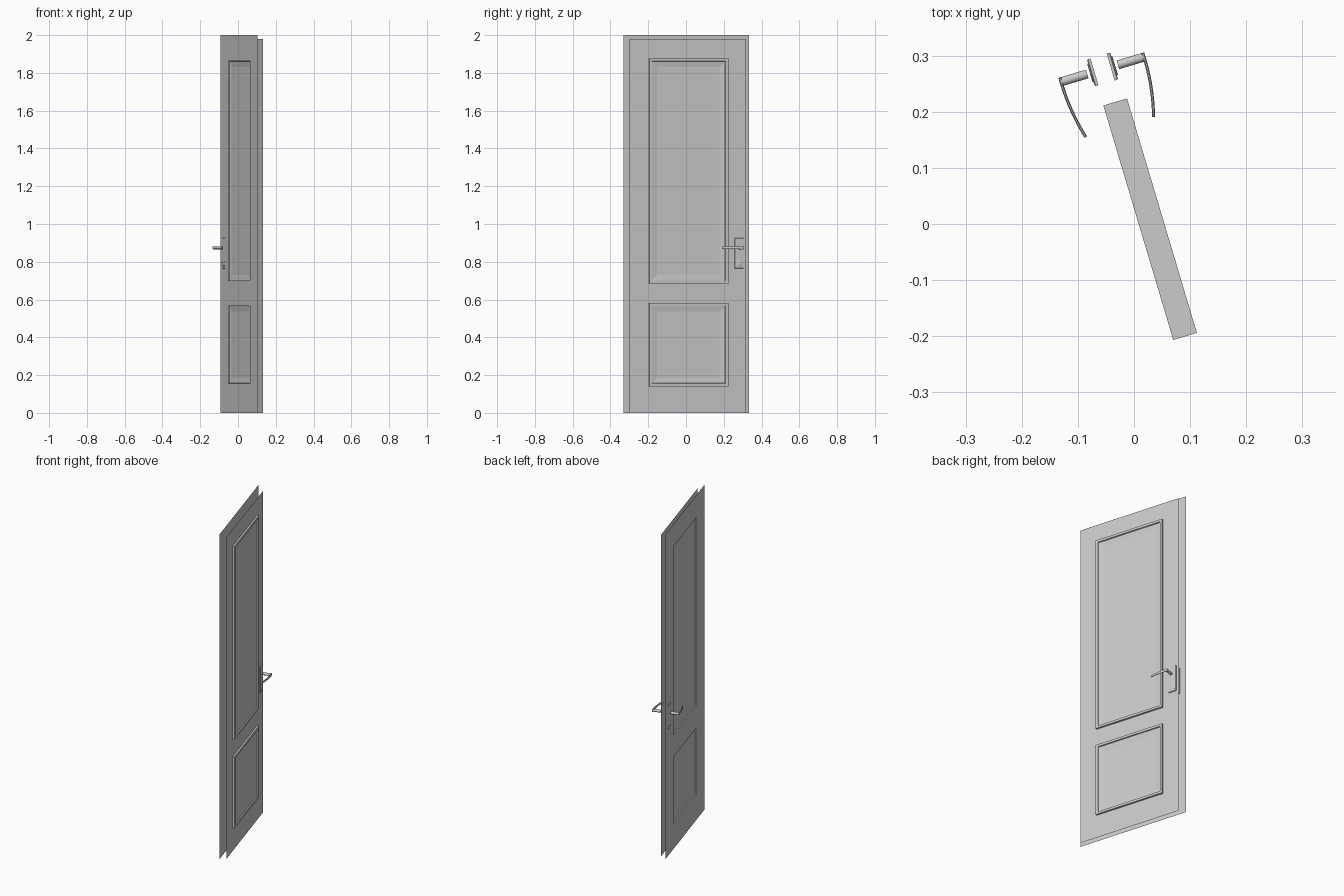
import bpy, bmesh, math
from mathutils import Matrix, Vector

if "Cube" in bpy.data.objects:
    bpy.data.objects.remove(bpy.data.objects["Cube"])

ANGLE = math.radians(16.6)      # the leaf stands partly open
ROT = Matrix.Rotation(ANGLE, 4, 'Z')
# Local frame: x = through the door, y = along its width, z = up
BACK, FRONT = 0.0055, 0.041     # the two skins
MID = 0.5 * (0.008 + 0.042)     # mirror plane of the fittings
PANELS = {"upper": (0.686, 1.877), "lower": (0.141, 0.581)}
HALF = 0.218                    # half width of the panels
INSET = 0.014                   # rim covered by the skin


def finish(bm, name, smooth=False, flip=True):
    if flip:
        bmesh.ops.recalc_face_normals(bm, faces=bm.faces)
    me = bpy.data.meshes.new(name)
    bm.to_mesh(me)
    bm.free()
    ob = bpy.data.objects.new(name, me)
    bpy.context.collection.objects.link(ob)
    ob.matrix_world = ROT
    if smooth:
        bpy.ops.object.select_all(action='DESELECT')
        ob.select_set(True)
        bpy.context.view_layer.objects.active = ob
        bpy.ops.object.shade_smooth_by_angle(angle=math.radians(35))
    return ob


def loft(bm, rings):
    """Skin closed rings of points and cap both ends."""
    loops = [[bm.verts.new(p) for p in r] for r in rings]
    for a, b in zip(loops, loops[1:]):
        for i in range(len(a)):
            j = (i + 1) % len(a)
            bm.faces.new((a[i], a[j], b[j], b[i]))
    bm.faces.new(loops[0][::-1])
    bm.faces.new(loops[-1])


def skin(name, x, y0, y1, top, outward):
    """Thin sheet with one opening per panel."""
    bm = bmesh.new()
    h = HALF - INSET
    ys = [y0, -h, h, y1]
    zs = [0]
    for key in ("lower", "upper"):
        zs += [PANELS[key][0] + INSET, PANELS[key][1] - INSET]
    zs.append(top)
    grid = [[bm.verts.new((x, y, z)) for z in zs] for y in ys]
    for i in range(3):
        for k in range(5):
            if i == 1 and k in (1, 3):
                continue
            f = [grid[i][k], grid[i + 1][k], grid[i + 1][k + 1], grid[i][k + 1]]
            bm.faces.new(f if outward > 0 else f[::-1])
    return finish(bm, name, flip=False)


# Door skins: the back one overlaps the front one to form the rebate
skin("back_skin", BACK, -0.347, 0.346, 2.0, -1)
skin("front_skin", FRONT, -0.324, 0.320, 1.98, 1)

# Framed panels: (inset, depth) profile from the back field to the front field
PROFILE = [(0.045, 0.018), (0.016, 0.014), (0.014, 0.008), (0, 0.008),
           (0, 0.052), (0.014, 0.052), (0.016, 0.046), (0.045, 0.042)]
for key, (z0, z1) in PANELS.items():
    bm = bmesh.new()
    loft(bm, [[(x, -HALF + d, z0 + d), (x, HALF - d, z0 + d),
               (x, HALF - d, z1 - d), (x, -HALF + d, z1 - d)] for d, x in PROFILE])
    finish(bm, key + "_panel")


# Door fittings, mirrored on both sides
def disc(bm, xs, rs, y, z, n=24):
    loft(bm, [[(x, y + r * math.cos(2 * math.pi * i / n), z + r * math.sin(2 * math.pi * i / n))
               for i in range(n)] for x, r in zip(xs, rs)])


for side, sign in (("front", 1), ("back", -1)):
    def X(d):
        return MID + sign * d
    # back plate
    bm = bmesh.new()
    loft(bm, [[(X(d), 0.28 - w, 0.765 + e), (X(d), 0.28 + w, 0.765 + e),
               (X(d), 0.28 + w, 0.925 - e), (X(d), 0.28 - w, 0.925 - e)]
              for d, w, e in ((0.015, 0.025, 0), (0.020, 0.025, 0), (0.0215, 0.0235, 0.0015))])
    finish(bm, side + "_handle_plate")
    # keyhole cover
    bm = bmesh.new()
    disc(bm, (X(0.018), X(0.0225), X(0.0235)), (0.018, 0.018, 0.016), 0.28, 0.79)
    finish(bm, side + "_keyhole_cover", True)
    # spindle neck
    bm = bmesh.new()
    disc(bm, (X(0.0285), X(0.076)), (0.008, 0.008), 0.28, 0.874)
    finish(bm, side + "_handle_neck", True)
    # curved lever: flat section swept along a shallow arc
    bm = bmesh.new()
    rings = []
    for i in range(13):
        t = i / 12
        y = 0.288 - 0.115 * t
        d = 0.077 + 0.004 * t - 0.018 * t * t
        slope = (0.004 - 0.036 * t) / 0.115
        nrm = Vector((1, slope)).normalized() * 0.0027
        hz = 0.008 - 0.002 * t
        rings.append([(X(d + a * nrm.x), y + a * nrm.y, 0.874 + b * hz)
                      for a, b in ((-1, -0.6), (-0.4, -1), (0.4, -1), (1, -0.6),
                                   (1, 0.6), (0.4, 1), (-0.4, 1), (-1, 0.6))])
    loft(bm, rings)
    finish(bm, side + "_handle_lever", True)
